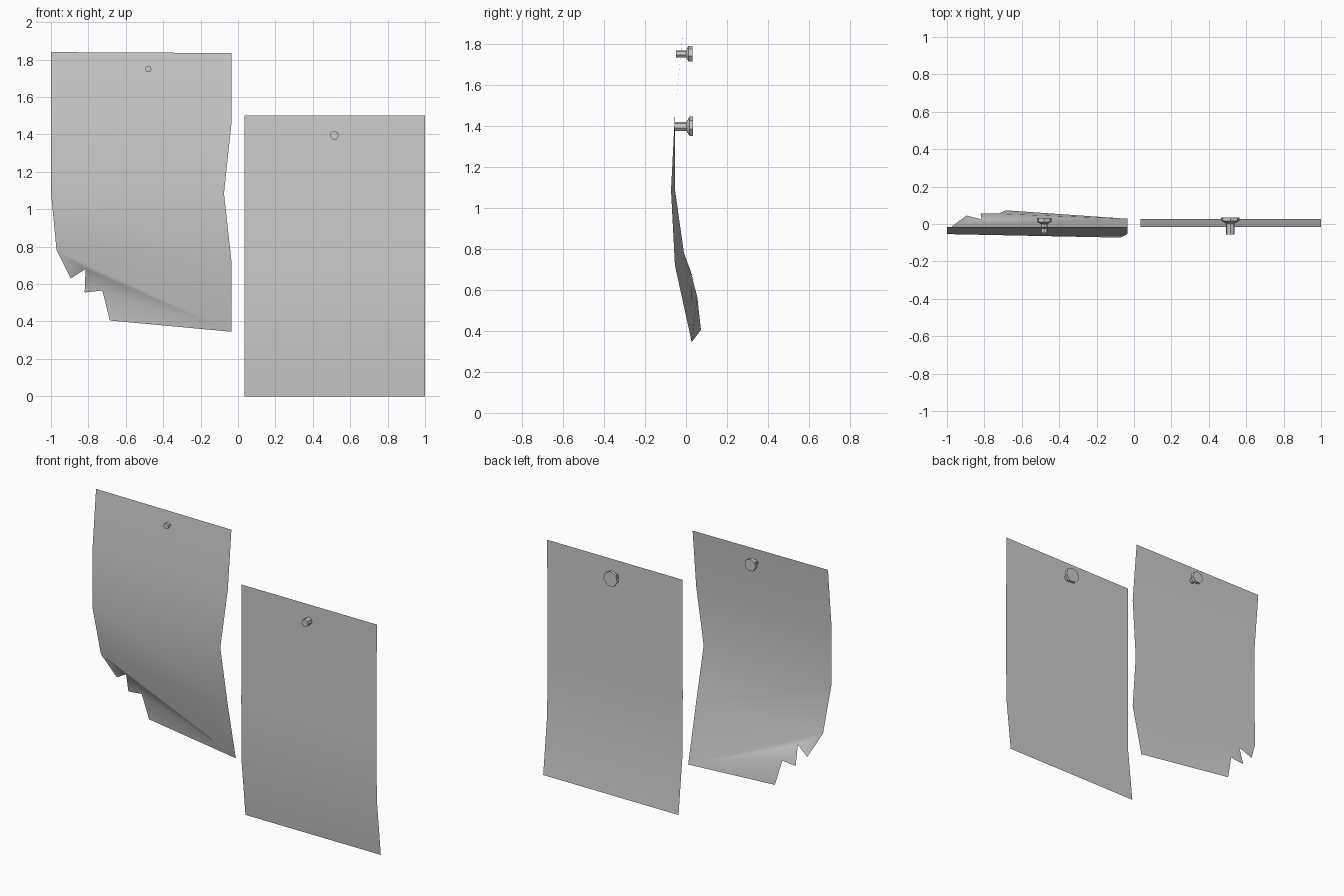
import bpy, bmesh, math
from mathutils import Matrix

if "Cube" in bpy.data.objects:
    bpy.data.objects.remove(bpy.data.objects["Cube"])


def make_object(name, bm, smooth_angle):
    mesh = bpy.data.meshes.new(name)
    bm.to_mesh(mesh)
    bm.free()
    obj = bpy.data.objects.new(name, mesh)
    bpy.context.collection.objects.link(obj)
    bpy.ops.object.select_all(action='DESELECT')
    obj.select_set(True)
    bpy.context.view_layer.objects.active = obj
    bpy.ops.object.shade_smooth_by_angle(angle=math.radians(smooth_angle))
    return obj


def sheet(name, left, right, torn=()):
    """Thin paper strip between two edges; optional torn lower corner outline."""
    bm = bmesh.new()
    l = [bm.verts.new(p) for p in left]
    r = [bm.verts.new(p) for p in right]
    for i in range(len(left) - 1):
        bm.faces.new((l[i], l[i + 1], r[i + 1], r[i]))
    if torn:
        t = [bm.verts.new(p) for p in torn]
        bm.faces.new((l[-1], r[-1], r[-2]))
        flap = bm.faces.new([l[-1]] + t + [r[-1]])
        bmesh.ops.triangulate(bm, faces=[flap])
    return make_object(name, bm, 40)


def nail(name, x, z, profile, sides=7):
    """Lathe a (radius, y) profile around the y axis."""
    bm = bmesh.new()
    rings = []
    for rad, y in profile:
        rings.append([bm.verts.new((x + rad * math.sin(2 * math.pi * k / sides), y,
                                    z + rad * math.cos(2 * math.pi * k / sides)))
                      for k in range(sides)])
    for a, b in zip(rings, rings[1:]):
        for k in range(sides):
            n = (k + 1) % sides
            bm.faces.new((a[k], a[n], b[n], b[k]))
    bm.faces.new(rings[0])
    bm.faces.new(rings[-1])
    bmesh.ops.recalc_face_normals(bm, faces=bm.faces)
    return make_object(name, bm, 40)


# Intact sheet: straight, with the bottom curling back
rows = [(-0.015, 1.5), (-0.016, 1.125), (-0.017, 0.75), (-0.015, 0.375), (0.026, 0.0)]
sheet("intact_sheet", [(0.035, y, z) for y, z in rows], [(1.0, y, z) for y, z in rows])

# Torn sheet: bowed forward, ragged lower left corner
sheet("torn_sheet",
      [(-1.0, -0.017, 1.84), (-1.0, -0.054, 1.46), (-1.0, -0.054, 1.09), (-0.97, -0.01, 0.78)],
      [(-0.035, -0.017, 1.835), (-0.035, -0.054, 1.46), (-0.075, -0.073, 1.085),
       (-0.035, -0.054, 0.72), (-0.035, 0.028, 0.345)],
      [(-0.895, 0.045, 0.63), (-0.815, 0.025, 0.68), (-0.82, 0.055, 0.555),
       (-0.725, 0.055, 0.565), (-0.685, 0.073, 0.405)])

# Nails through the top of each sheet
nail("intact_sheet_nail", 0.515, 1.395,
     [(0.024, -0.055), (0.024, 0.003), (0.05, 0.017), (0.05, 0.035)])
nail("torn_sheet_nail", -0.48, 1.75,
     [(0.018, -0.048), (0.018, 0.0), (0.04, 0.012), (0.04, 0.032)])
